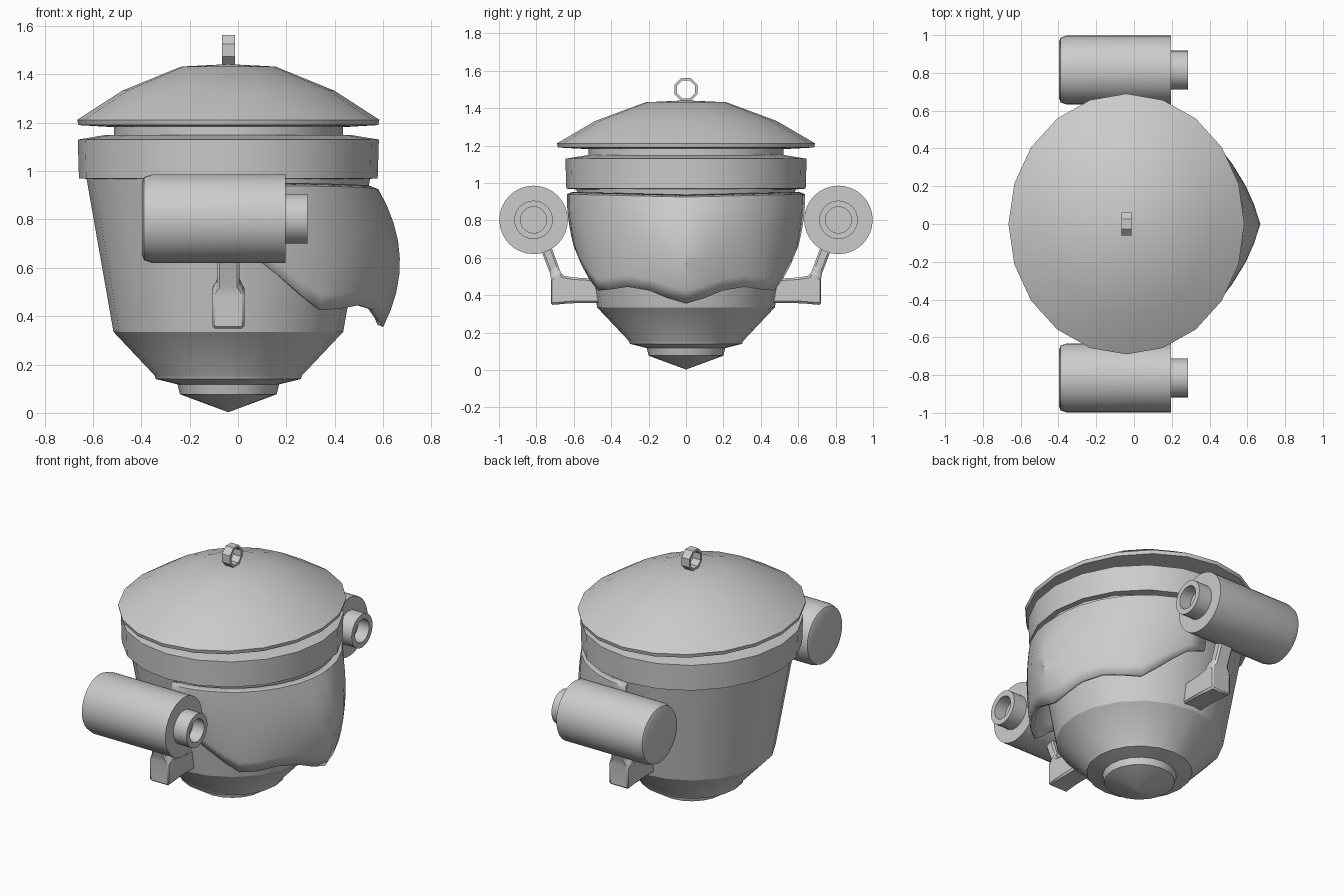
import bpy, bmesh
from math import sin, cos, pi, radians

if "Cube" in bpy.data.objects:
    bpy.data.objects.remove(bpy.data.objects["Cube"])

CX = -0.04  # axis of the body


def finish(name, bm, angle=30):
    me = bpy.data.meshes.new(name)
    bm.to_mesh(me)
    bm.free()
    ob = bpy.data.objects.new(name, me)
    bpy.context.collection.objects.link(ob)
    bpy.ops.object.select_all(action='DESELECT')
    ob.select_set(True)
    bpy.context.view_layer.objects.active = ob
    bpy.ops.object.shade_smooth_by_angle(angle=radians(angle))
    return ob


def loft(bm, rings, closed=False):
    """Skin equal-sized rings of points, capping the ends unless closed."""
    vs = [[bm.verts.new(p) for p in r] for r in rings]
    n = len(vs[0])
    pairs = list(zip(vs, vs[1:])) + ([(vs[-1], vs[0])] if closed else [])
    for a, b in pairs:
        for i in range(n):
            k = (i + 1) % n
            bm.faces.new((a[i], a[k], b[k], b[i]))
    if not closed:
        bm.faces.new(vs[0])
        bm.faces.new(vs[-1])
    bmesh.ops.remove_doubles(bm, verts=bm.verts, dist=1e-5)
    bmesh.ops.recalc_face_normals(bm, faces=bm.faces)


def lathe(name, profile, sx=1.0, sides=20):
    bm = bmesh.new()
    loft(bm, [[(CX + r * sx * cos(2 * pi * i / sides), r * sin(2 * pi * i / sides), z)
               for i in range(sides)] for r, z in profile])
    return finish(name, bm)


def lathe_x(name, profile, y, z, sides=32, turn=0.0, closed=False):
    bm = bmesh.new()
    loft(bm, [[(x, y + r * cos(2 * pi * i / sides + turn), z + r * sin(2 * pi * i / sides + turn))
               for i in range(sides)] for r, x in profile], closed)
    return finish(name, bm)


# Round body parts
lathe("lower_body", [(0.50, 1.0), (0.59, 0.99), (0.475, 0.335), (0.305, 0.155), (0.30, 0.14),
                     (0.21, 0.118), (0.2, 0.077), (0.0005, 0.003)])
lathe("rim_band", [(0.45, 1.15), (0.52, 1.15), (0.645, 1.13), (0.64, 0.97), (0.57, 0.965)], 0.965)
lathe("neck", [(0.52, 1.2), (0.52, 1.14)], 0.91)
lathe("lid", [(0.0005, 1.442), (0.215, 1.432), (0.485, 1.332), (0.69, 1.212), (0.685, 1.19),
              (0.50, 1.18)], 0.905)

# Hanging ring on top of the lid
lathe_x("top_ring", [(0.067, CX - 0.027), (0.067, CX + 0.027), (0.052, CX + 0.027),
                     (0.052, CX - 0.027)], 0, 1.5, 8, pi / 8, True)

# Face guard: columns of (angle, top radius, middle radius, lower radius, lower edge z)
half = [(0, 0.62, 0.705, 0.64, 0.355), (9, 0.621, 0.68, 0.635, 0.385),
        (18, 0.623, 0.66, 0.63, 0.425), (30, 0.625, 0.642, 0.622, 0.445),
        (42, 0.628, 0.635, 0.617, 0.43), (51, 0.63, 0.625, 0.605, 0.425),
        (59, 0.632, 0.622, 0.60, 0.48), (69, 0.634, 0.622, 0.598, 0.56),
        (78, 0.636, 0.622, 0.60, 0.63), (88, 0.638, 0.622, 0.60, 0.66)]
cols = [(-a, *rest) for a, *rest in half[:0:-1]] + half
bm = bmesh.new()
grid = []
ROWS = 8
for a, rt, rm, rb, zb in cols:
    t = radians(a)
    zt = 0.925 + 0.015 * abs(sin(t))
    pts = [(rt - 0.03, zt + 0.012)]
    for j in range(ROWS + 1):
        v = j / ROWS
        # quadratic through top, middle (v = 0.65) and lower radius
        m = 0.65
        r = (rt * (v - m) * (v - 1) / m + rm * v * (v - 1) / (m * (m - 1))
             + rb * v * (v - m) / (1 - m))
        pts.append((r, zt + (zb - zt) * v))
    grid.append([bm.verts.new((CX + r * cos(t), r * sin(t), z)) for r, z in pts])
for a, b in zip(grid, grid[1:]):
    for j in range(len(a) - 1):
        bm.faces.new((a[j], a[j + 1], b[j + 1], b[j]))
guard = finish("face_guard", bm, 35)
mod = guard.modifiers.new("thickness", 'SOLIDIFY')
mod.thickness = 0.025
mod.offset = -1

# Side barrels and their bracket arms, mirrored left and right
arm = [((0.43, 0.485), (0.43, 0.36), 0.066), ((0.60, 0.495), (0.62, 0.357), 0.066),
       ((0.66, 0.505), (0.722, 0.348), 0.066), ((0.672, 0.53), (0.722, 0.49), 0.066),
       ((0.68, 0.55), (0.728, 0.52), 0.047), ((0.735, 0.70), (0.79, 0.68), 0.047)]
for s, side in ((1, "left"), (-1, "right")):
    lathe_x(f"{side}_barrel", [(0.15, -0.397), (0.172, -0.388), (0.183, -0.355), (0.183, 0.197)],
            s * 0.815, 0.803)
    lathe_x(f"{side}_nozzle", [(0.103, 0.18), (0.103, 0.287), (0.07, 0.287), (0.07, 0.21)],
            s * 0.815, 0.803)
    bm = bmesh.new()
    loft(bm, [[(CX - w, s * i[0], i[1]), (CX + w, s * i[0], i[1]),
               (CX + w, s * o[0], o[1]), (CX - w, s * o[0], o[1])] for i, o, w in arm])
    ob = finish(f"{side}_arm", bm)
    bev = ob.modifiers.new("soft_edges", 'BEVEL')
    bev.width = 0.01
    bev.segments = 1
